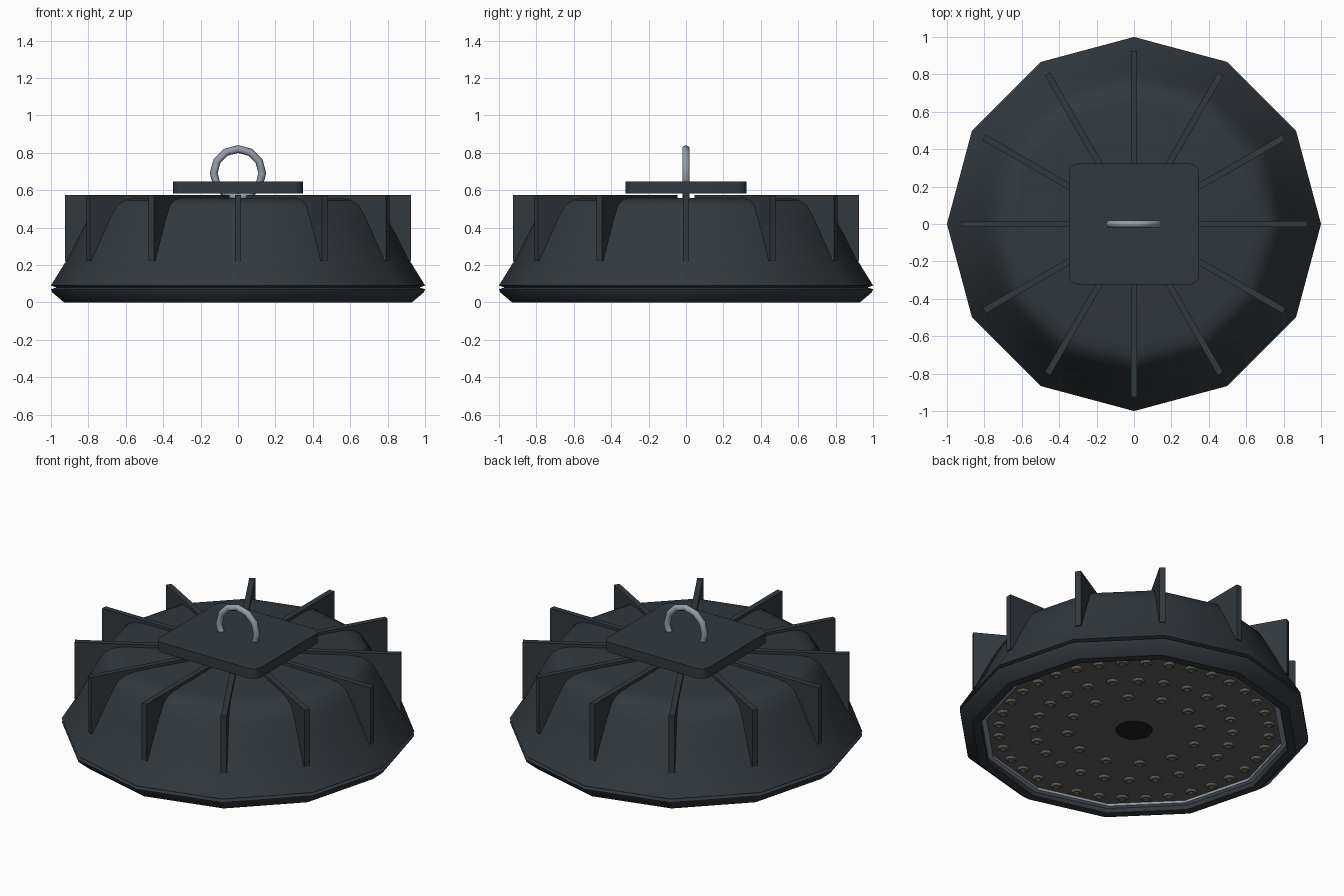
import bpy, bmesh, math
from mathutils import Matrix, Vector

if "Cube" in bpy.data.objects:
    bpy.data.objects.remove(bpy.data.objects["Cube"])

SIDES = 12


def material(name, rgb):
    m = bpy.data.materials.new(name)
    m.diffuse_color = (*rgb, 1)
    m.use_nodes = True
    m.node_tree.nodes["Principled BSDF"].inputs["Base Color"].default_value = m.diffuse_color
    return m


DARK = material("dark_metal", (0.032, 0.040, 0.048))
STEEL = material("steel", (0.30, 0.34, 0.39))
BOARD = material("board_grey", (0.12, 0.12, 0.12))
LENS = material("lens_grey", (0.13, 0.13, 0.12))
CHIP = material("chip_yellow", (0.35, 0.30, 0.08))
BLACK = material("black", (0.012, 0.014, 0.016))


def finish(name, bm, mat, smooth=None):
    bmesh.ops.recalc_face_normals(bm, faces=bm.faces)
    me = bpy.data.meshes.new(name)
    bm.to_mesh(me)
    bm.free()
    ob = bpy.data.objects.new(name, me)
    bpy.context.collection.objects.link(ob)
    me.materials.append(mat)
    if smooth:
        bpy.ops.object.select_all(action='DESELECT')
        ob.select_set(True)
        bpy.context.view_layer.objects.active = ob
        bpy.ops.object.shade_smooth_by_angle(angle=math.radians(smooth))
    return ob


def lathe(name, profile, mat, closed=False, smooth=None, sides=SIDES):
    """Revolve (radius, z) points; cap both ends, or join them if closed."""
    bm = bmesh.new()
    rings = [[bm.verts.new((r * math.cos(2 * math.pi * i / sides),
                            r * math.sin(2 * math.pi * i / sides), z))
              for i in range(sides)] for r, z in profile]
    pairs = list(zip(rings, rings[1:]))
    if closed:
        pairs.append((rings[-1], rings[0]))
    else:
        bm.faces.new(rings[0])
        bm.faces.new(rings[-1])
    for a, b in pairs:
        for i in range(sides):
            j = (i + 1) % sides
            bm.faces.new((a[i], a[j], b[j], b[i]))
    return finish(name, bm, mat, smooth)


def prism(bm, points, offset):
    """Solid from a flat outline pushed along an offset."""
    face = bm.faces.new([bm.verts.new(p) for p in points])
    out = bmesh.ops.extrude_face_region(bm, geom=[face], use_keep_orig=True)
    bmesh.ops.translate(bm, vec=offset,
                        verts=[v for v in out["geom"] if isinstance(v, bmesh.types.BMVert)])


# Housing with grooved rim, sloped shell and underside recess
lathe("housing", [(0.87, 0.05), (0.88, 0.0), (0.93, 0.0), (0.995, 0.055), (1.0, 0.07),
                  (0.97, 0.08), (1.0, 0.09), (0.985, 0.115), (0.92, 0.22), (0.86, 0.34),
                  (0.80, 0.455), (0.76, 0.52), (0.71, 0.547), (0.65, 0.557)],
      DARK, smooth=35)

# Cooling fins follow the shell slope and run in to the top plate
bm = bmesh.new()
outline = [(0.925, 0.22), (0.925, 0.575), (0.12, 0.575), (0.12, 0.55),
           (0.64, 0.55), (0.74, 0.51), (0.90, 0.22)]
T = 0.034
for k in range(SIDES):
    rot = Matrix.Rotation(2 * math.pi * k / SIDES, 3, 'Z')
    prism(bm, [rot @ Vector((r, -T / 2, z)) for r, z in outline], rot @ Vector((0, T, 0)))
finish("cooling_fins", bm, DARK)

# Rounded top plate
bm = bmesh.new()
pts = []
R = 0.05
for q, (sx, sy) in enumerate([(1, 1), (-1, 1), (-1, -1), (1, -1)]):
    for s in range(5):
        a = math.radians(90 * q + 22.5 * s)
        pts.append((sx * (0.348 - R) + R * math.cos(a), sy * (0.323 - R) + R * math.sin(a), 0.583))
prism(bm, pts, (0, 0, 0.062))
finish("top_plate", bm, DARK, smooth=30)

# Hanging ring
bpy.ops.mesh.primitive_torus_add(major_segments=12, minor_segments=6, major_radius=0.13,
                                 minor_radius=0.021, location=(0, 0, 0.69),
                                 rotation=(math.pi / 2, 0, 0))
ring = bpy.context.object
ring.name = "hanging_ring"
ring.data.materials.append(STEEL)
bpy.ops.object.shade_smooth_by_angle(angle=math.radians(65))

# Underside: bezel, LED board, centre cap
lathe("bezel", [(0.875, 0.05), (0.875, 0.025), (0.845, 0.025), (0.845, 0.05)], STEEL, closed=True)
lathe("led_board", [(0.86, 0.04), (0.86, 0.05)], BOARD)
lathe("centre_cap", [(0.105, 0.036), (0.105, 0.045)], BLACK, sides=24)


# LEDs in three rings
def studs(name, r_low, r_high, z_low, z_high, mat):
    bm = bmesh.new()
    for radius, count in ((0.375, 12), (0.56, 24), (0.765, 36)):
        for k in range(count):
            a = 2 * math.pi * (k + 0.5) / count
            pos = (radius * math.cos(a), radius * math.sin(a), (z_low + z_high) / 2)
            bmesh.ops.create_cone(bm, cap_ends=True, segments=10, radius1=r_low, radius2=r_high,
                                  depth=z_high - z_low, matrix=Matrix.Translation(pos))
    finish(name, bm, mat)


studs("led_lenses", 0.026, 0.038, 0.028, 0.042, LENS)
studs("led_chips", 0.011, 0.014, 0.025, 0.030, CHIP)
